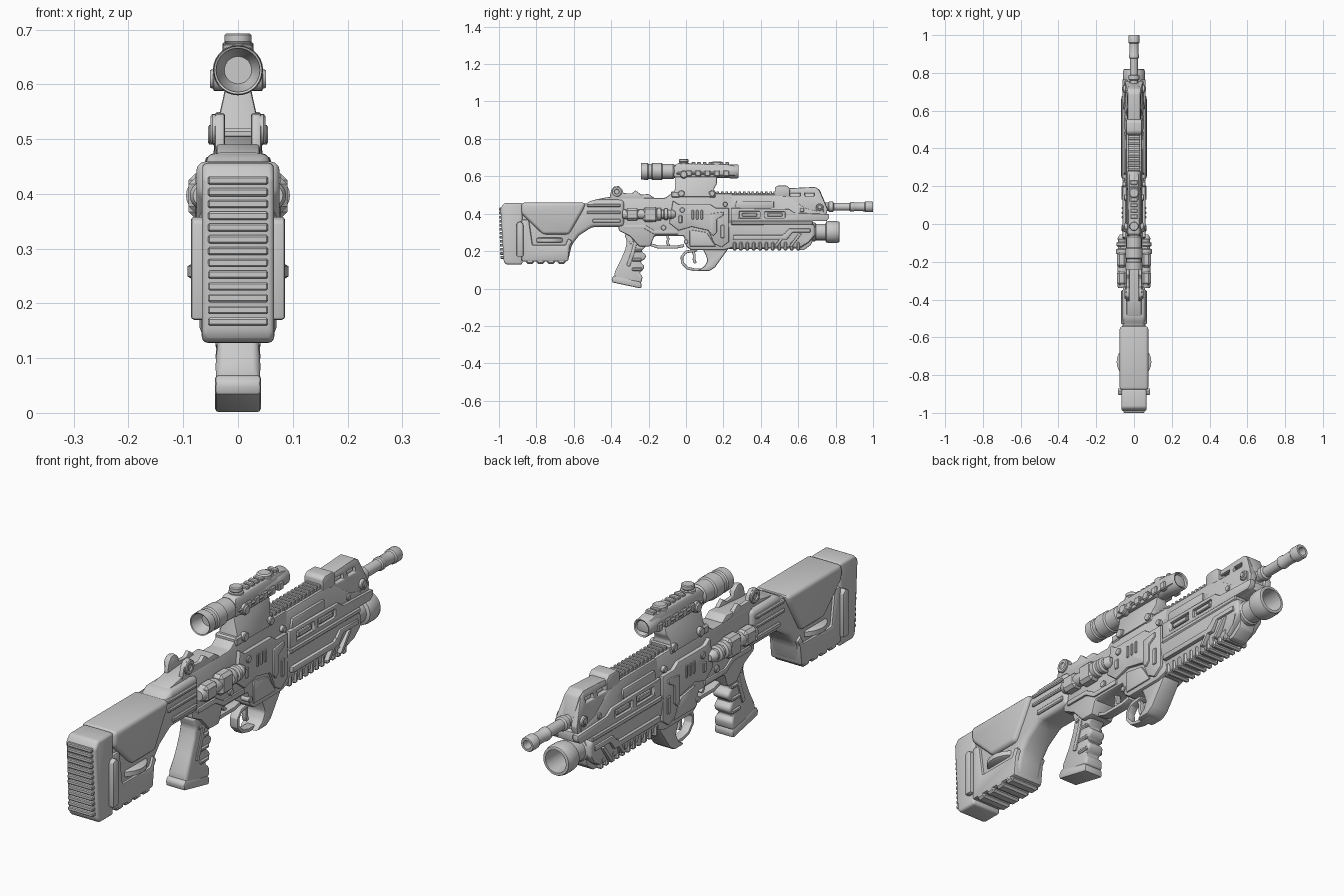
import bpy, bmesh, math
from mathutils import Vector


def finish(name, bm, bevel=0.0, mirror=False, seg=2):
    bmesh.ops.recalc_face_normals(bm, faces=bm.faces)
    me = bpy.data.meshes.new(name)
    bm.to_mesh(me)
    bm.free()
    ob = bpy.data.objects.new(name, me)
    bpy.context.collection.objects.link(ob)
    if bevel:
        m = ob.modifiers.new("bevel", 'BEVEL')
        m.width, m.segments, m.limit_method, m.angle_limit = bevel, seg, 'ANGLE', math.radians(25)
    if mirror:
        ob.modifiers.new("mirror", 'MIRROR')
    return ob


def prism(name, pts, half, bevel=0.006, holes=(), x0=None, seg=2):
    """Side profile (y, z) extruded over x; with x0 it is a plate from x0 to half on both sides."""
    w = half if callable(half) else (lambda z: half)
    bm = bmesh.new()
    edges = []
    for loop in (pts, *holes):
        vs = [bm.verts.new((0, y, z)) for y, z in loop]
        edges += [bm.edges.new((vs[i - 1], vs[i])) for i in range(len(vs))]
    if holes:
        bmesh.ops.triangle_fill(bm, edges=edges, use_beauty=True)
    else:
        bm.faces.new(vs)
    near = list(bm.verts)
    ext = bmesh.ops.extrude_face_region(bm, geom=list(bm.faces), use_keep_orig=True)
    far = [g for g in ext['geom'] if isinstance(g, bmesh.types.BMVert)]
    for v in far:
        v.co.x = w(v.co.z)
    for v in near:
        v.co.x = -w(v.co.z) if x0 is None else x0
    return finish(name, bm, bevel, x0 is not None, seg)


def rect(y0, y1, z0, z1):
    return [(y0, z0), (y1, z0), (y1, z1), (y0, z1)]


def boxes(name, items, half, bevel=0.004, x0=None):
    """Several y/z rectangles as one object."""
    bm = bmesh.new()
    a = -half if x0 is None else x0
    for y0, y1, z0, z1 in items:
        vs = bmesh.ops.create_cube(bm, size=1)['verts']
        for v in vs:
            v.co = (half if v.co.x > 0 else a, y1 if v.co.y > 0 else y0, z1 if v.co.z > 0 else z0)
    return finish(name, bm, bevel, x0 is not None, 1)


def lathe(name, prof, centre=(0, 0, 0), axis='Y', n=28, mirror=False):
    """Profile of (distance along axis, radius) turned round an axis through centre."""
    bm = bmesh.new()
    rings = []
    for t, r in prof:
        ring = []
        for i in range(n):
            a = 2 * math.pi * i / n
            c, s = r * math.cos(a), r * math.sin(a)
            p = {'X': (t, c, s), 'Y': (c, t, s), 'Z': (c, s, t)}[axis]
            ring.append(bm.verts.new(Vector(p) + Vector(centre)))
        rings.append(ring)
    for a, b in zip(rings, rings[1:]):
        for i in range(n):
            bm.faces.new((a[i - 1], a[i], b[i], b[i - 1]))
    bm.faces.new(rings[0])
    bm.faces.new(rings[-1])
    return finish(name, bm, 0, mirror)


def strip(pts, t):
    """Closed outline of thickness t around an open (y, z) path."""
    out, inn = [], []
    for i, p in enumerate(pts):
        d = (Vector(pts[min(i + 1, len(pts) - 1)]) - Vector(pts[max(i - 1, 0)])).normalized()
        q = Vector((-d.y, d.x)) * t / 2
        out.append(tuple(Vector(p) + q))
        inn.append(tuple(Vector(p) - q))
    return out + inn[::-1]


# Stock: pad, body, cheek piece, adjuster wheel and ribs
prism("butt_pad", [(-.992, .43), (-.972, .457), (-.875, .457), (-.875, .128), (-.962, .128), (-.975, .145)],
      .066, .014, seg=3)
boxes("butt_pad_ridges", [(-1 + .0006 * i, -.9, .417 - .0215 * i, .432 - .0215 * i) for i in range(13)], .055, .003)
prism("stock_body", [(-.88, .45), (-.54, .45), (-.50, .475), (-.33, .475), (-.33, .33), (-.50, .33),
                     (-.57, .285), (-.61, .235), (-.63, .15), (-.88, .15)], .06, .02, seg=3)
prism("cheek_piece", [(-.88, .459), (-.535, .459), (-.55, .42), (-.625, .29), (-.765, .29), (-.88, .40)],
      .076, .016, seg=3)
prism("stock_lower_frame", [(-.88, .145), (-.63, .145), (-.62, .23), (-.605, .25), (-.63, .27), (-.645, .232),
                            (-.82, .232), (-.84, .37), (-.88, .37)], .07, .01)
boxes("stock_bottom_ribs", [(-.855 + .056 * i, -.812 + .056 * i, .132, .18) for i in range(4)], .067, .008)
prism("stock_side_strip", [(-.905, .17), (-.87, .17), (-.87, .345), (-.885, .36), (-.905, .35)], .086, .006, x0=.05)
lathe("stock_adjuster_wheel", [(.245, .085), (.249, .092), (.268, .092), (.272, .085)], (0, -.73, 0), 'Z')
boxes("stock_neck_rails", [(-.53, -.35, .437, .452), (-.53, -.35, .40, .415), (-.50, -.35, .352, .372)],
      .068, .004, x0=.05)

# Receiver and side panels
prism("receiver", [(-.36, .485), (-.11, .485), (-.08, .507), (.25, .507), (.25, .22), (.20, .205), (.03, .205),
                   (.0, .225), (-.01, .28), (-.17, .28), (-.19, .225), (-.25, .225), (-.30, .28), (-.36, .31)],
      lambda z: .052 if z < .47 else .043, .008)
prism("receiver_side_panel", [(-.07, .47), (-.04, .45), (.13, .45), (.16, .43), (.23, .43), (.23, .25), (.19, .22),
                              (.15, .24), (.12, .31), (.03, .33), (-.04, .31), (-.09, .35)], .060, .005, x0=.04)
prism("magazine_well_plate", [(.02, .225), (.16, .225), (.11, .3), (.02, .315)], .057, .004, x0=.04)
prism("receiver_latch", [(.13, .40), (.2, .41), (.2, .39), (.165, .37), (.165, .30), (.145, .28), (.13, .30)],
      .067, .004, x0=.05)
boxes("receiver_small_ribs", [(.03 + .024 * i, .042 + .024 * i, .37, .42) for i in range(3)]
      + [(.185, .205, .27, .34), (-.04, -.02, .35, .39)], .065, .003, x0=.05)
prism("receiver_lower_rib", strip([(-.33, .33), (-.22, .33), (-.17, .3), (-.04, .3)], .02), .058, .003, x0=.04)

# Side modules with a stepped plunger
boxes("side_module", [(-.325, -.25, .365, .43), (-.23, -.15, .355, .437)], .09, .012, x0=.04)
boxes("side_module_base", [(-.335, -.1, .375, .42)], .078, .006, x0=.04)
lathe("side_plunger", [(-.34, .02), (-.33, .026), (-.24, .026), (-.16, .026), (-.155, .033), (-.135, .033),
                       (-.13, .024), (-.12, .024), (-.115, .031), (-.10, .031), (-.095, .022), (-.085, .022),
                       (-.08, .025), (-.07, .023), (-.055, .013)], (.062, 0, .397), 'Y', 20, True)

# Pistol grip with finger swells
prism("pistol_grip", [(-.33, .29), (-.30, .30), (-.17, .30), (-.19, .245), (-.22, .22), (-.24, .20), (-.212, .178),
                      (-.218, .158), (-.245, .142), (-.222, .12), (-.228, .10), (-.25, .085), (-.232, .065),
                      (-.238, .03), (-.385, .055), (-.38, .09), (-.35, .15), (-.325, .21), (-.315, .25)],
      lambda z: .036 + .006 * (z < .07), .014, seg=3)
prism("grip_base", [(-.398, .055), (-.385, .07), (-.245, .036), (-.237, .025), (-.24, .0), (-.395, .033)],
      .042, .008)
prism("grip_side_ribs", strip([(-.3, .245), (-.27, .25), (-.285, .19), (-.31, .12)], .02), .041, .004, x0=.02)
boxes("grip_finger_ribs", [(-.29, -.235, .195 - .05 * i, .212 - .05 * i) for i in range(3)], .041, .005)

# Triggers and guards
prism("trigger_guard", strip([(-.19, .235), (-.15, .222), (-.05, .222), (-.01, .23)], .016), .02, .004)
prism("trigger", strip([(-.10, .29), (-.095, .262), (-.102, .245), (-.088, .23)], .014), .01, .003)
prism("launcher_trigger_guard", strip([(.06, .205), (0, .196), (-.022, .17), (-.02, .138), (.005, .11), (.045, .1),
                                       (.11, .1)], .015), .018, .004)
prism("launcher_trigger", strip([(.03, .215), (.045, .18), (.043, .155), (.05, .135)], .015), .01, .003)
prism("launcher_foot", [(.085, .22), (.23, .22), (.21, .19), (.155, .113), (.125, .093), (.06, .093), (.10, .12),
                        (.115, .15), (.105, .18)], .04, .008)

# Upper handguard with rail, panels and windows
prism("upper_handguard", [(.22, .503), (.5, .503), (.55, .49), (.64, .43), (.755, .40), (.755, .36), (.22, .36)],
      lambda z: .05 if z < .45 else .042, .008)
prism("handguard_side_rail", [(.24, .36), (.75, .36), (.765, .375), (.765, .398), (.58, .405), (.55, .425), (.24, .43)],
      .061, .005, x0=.035, holes=[rect(.285, .395, .378, .412), rect(.42, .53, .378, .41)])
boxes("handguard_inserts", [(.30, .38, .385, .405), (.435, .515, .385, .404)], .059, .003, x0=.04)
prism("handguard_upper_panel", [(.26, .43), (.47, .43), (.47, .468), (.27, .468)], .054, .004, x0=.03)
boxes("top_rail_base", [(.10, .49, .49, .51)], .032)
boxes("top_rail_teeth", [(.14 + .0235 * i, .153 + .0235 * i, .5, .52) for i in range(15)], .033, .002)

# Front sight housing: side walls with windows, roof and block
prism("front_housing_wall", [(.47, .43), (.48, .50), (.545, .535), (.69, .54), (.712, .525), (.757, .425),
                             (.75, .39), (.5, .39)], lambda z: .05 - .16 * max(0, z - .43), .004, x0=.022,
      holes=[rect(.555, .61, .493, .513), rect(.635, .685, .493, .513)])
prism("front_housing_roof", [(.53, .52), (.545, .536), (.69, .543), (.716, .527), (.757, .425), (.742, .42),
                             (.70, .515)], lambda z: .033 if z > .5 else .022, .006,)
prism("front_sight_block", [(.475, .49), (.475, .54), (.49, .55), (.54, .55), (.555, .535), (.555, .49)], .042, .006)
lathe("gas_tube", [(.5, .02), (.72, .02)], (0, 0, .49), 'Y', 16)
boxes("front_clamp", [(.69, .74, .36, .44)], .05, .008)

# Barrel and muzzle
lathe("barrel", [(.5, .022), (.76, .022), (.765, .028), (.785, .028), (.79, .021), (.875, .021), (.88, .026),
                 (.895, .026), (.90, .023), (.955, .024), (.96, .029), (.995, .029), (1, .026), (1, .017), (.93, .016)],
      (0, 0, .437))

# Under-barrel launcher
prism("launcher_body", [(.22, .355), (.675, .355), (.69, .33), (.69, .28), (.655, .245), (.61, .215), (.22, .21)],
      lambda z: .063 if z > .23 else .045, .014, seg=3)
boxes("launcher_top_rail", [(.24, .68, .34, .362)], .066, .005)
prism("launcher_side_panel", [(.25, .285), (.52, .285), (.55, .32), (.665, .32), (.665, .30), (.57, .30), (.54, .262),
                              (.25, .262)], .068, .004, x0=.04)
for k, y in enumerate((.47, .55)):
    prism("launcher_slash_%d" % (k + 1), [(y, .225), (y + .018, .225), (y + .07, .295), (y + .052, .295)],
          .068, .003, x0=.04)
boxes("launcher_grip_ribs", [(.25 + .034 * i, .27 + .034 * i, .202, .25) for i in range(11)], .054, .006)
prism("launcher_front_lip", [(.60, .25), (.66, .29), (.68, .27), (.67, .235), (.63, .205), (.60, .205)], .035, .006)
lathe("launcher_barrel", [(.6, .05), (.69, .05), (.695, .044), (.745, .044), (.75, .056), (.765, .059), (.805, .059),
                          (.812, .056), (.818, .056), (.82, .053), (.82, .045), (.68, .042)], (0, 0, .302), 'Y', 36)

# Scope and its mount
prism("scope_mount", [(-.075, .49), (.155, .49), (.15, .535), (.165, .56), (.165, .60), (-.06, .60), (-.06, .53)],
      lambda z: max(.022, .05 - .3 * (z - .49)), .006)
boxes("scope_mount_feet", [(-.08, -.03, .485, .52), (.12, .16, .485, .52)], .047, .006)
lathe("scope_tube", [(-.19, .025), (-.222, .038), (-.238, .040), (-.24, .044), (-.205, .045), (-.20, .041),
                     (-.185, .041), (-.18, .046), (-.13, .046), (-.125, .041), (-.07, .041), (-.06, .034), (.2, .034),
                     (.21, .036), (.275, .037), (.28, .034), (.277, .029), (.25, .02)], (0, 0, .626))
prism("scope_housing", [(-.065, .595), (.165, .595), (.18, .605), (.27, .605), (.27, .655), (.22, .665), (-.05, .668),
                        (-.065, .65)], lambda z: .036 if z < .65 else .026, .007)
boxes("scope_top_rail", [(.03 + .03 * i, .05 + .03 * i, .655, .676) for i in range(7)], .02, .003)
boxes("scope_side_rail", [(-.05, .17, .61, .622)] + [(.0 + .05 * i, .03 + .05 * i, .6, .632) for i in range(5)],
      .042, .004, x0=.02)
lathe("scope_top_turret", [(.65, .028), (.672, .028), (.674, .022), (.678, .025), (.69, .025), (.693, .021)],
      (0, -.012, 0), 'Z', 24)
lathe("scope_front_turret", [(.65, .028), (.675, .028), (.68, .022)], (0, .165, 0), 'Z', 24)
lathe("scope_side_knob", [(.02, .022), (.044, .022), (.046, .018), (.051, .016)], (0, -.012, .61), 'X', 20, True)

# Rear sight with two ears
prism("rear_sight_base", [(-.49, .455), (-.49, .475), (-.41, .49), (-.2, .505), (-.17, .485), (-.17, .46)], .04, .006)
prism("rear_sight_ear", [(-.41, .48), (-.40, .525), (-.385, .545), (-.36, .548), (-.34, .53), (-.335, .51),
                         (-.29, .508), (-.27, .525), (-.25, .51), (-.22, .48)], .042, .004, x0=.024)
lathe("rear_sight_knob", [(.03, .028), (.047, .028), (.05, .024), (.05, .014), (.045, .012)], (0, -.37, .518), 'X', 20, True)

# Bolts on both sides
for k, (y, z, r, x) in enumerate([(.715, .435, .02, .058), (.715, .435, .011, .063), (-.025, .508, .018, .055),
                                  (.14, .508, .016, .054), (-.02, .42, .014, .066), (.21, .45, .013, .06),
                                  (-.12, .325, .014, .058), (.0, .25, .012, .058), (.62, .42, .012, .057)]):
    lathe("bolt_%d" % (k + 1), [(.02, r), (x - .003, r), (x, r * .8)], (0, y, z), 'X', 16, True)

# Apply modifiers and shade
bpy.ops.object.select_all(action='SELECT')
bpy.context.view_layer.objects.active = bpy.context.selected_objects[0]
bpy.ops.object.convert(target='MESH')
bpy.ops.object.shade_smooth_by_angle(angle=math.radians(32))
